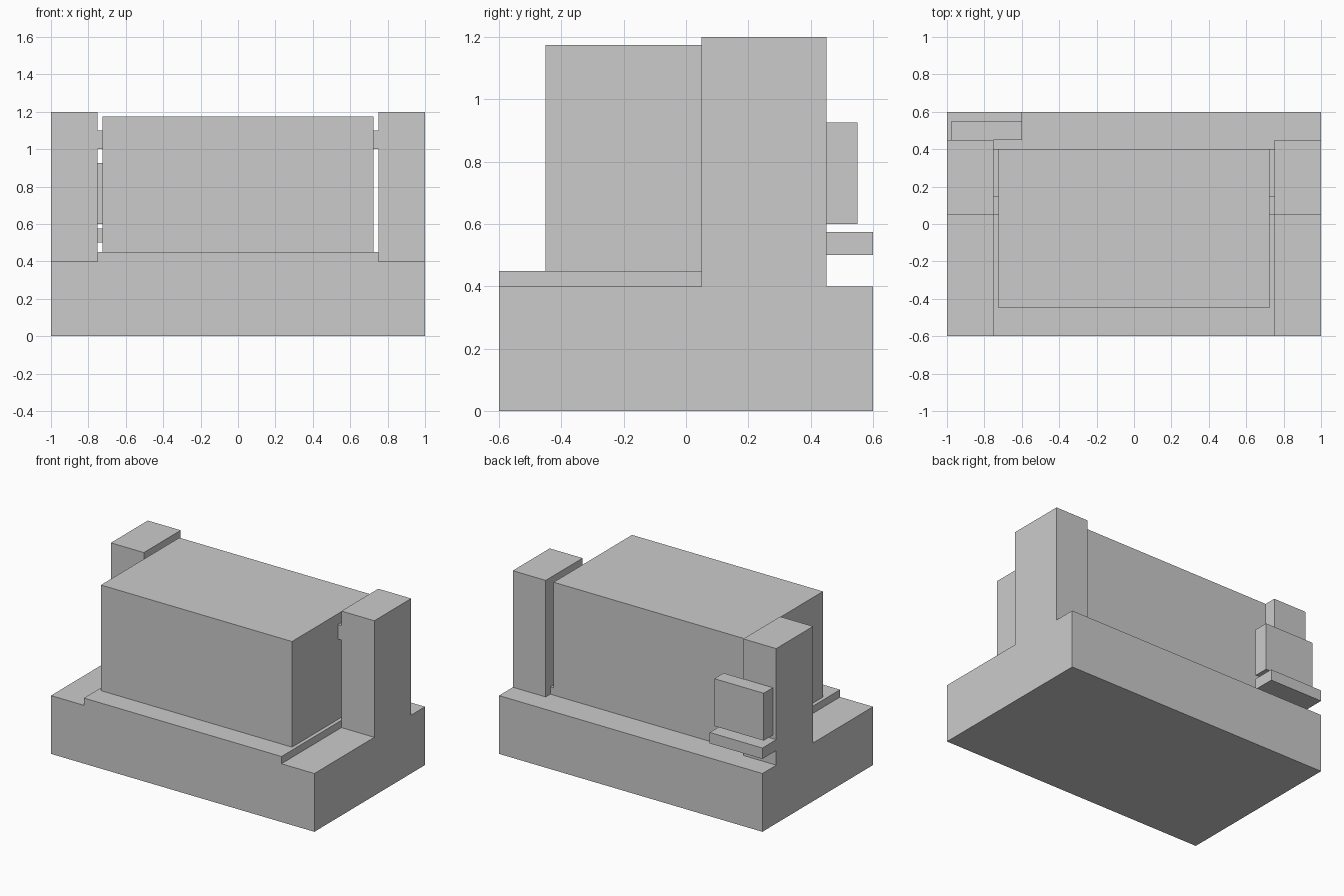
import bpy

if "Cube" in bpy.data.objects:
    bpy.data.objects.remove(bpy.data.objects["Cube"])


def box(name, x, y, z):
    """Axis-aligned block from (min, max) ranges."""
    bpy.ops.mesh.primitive_cube_add(size=1)
    ob = bpy.context.object
    ob.name = name
    ob.location = [(a + b) / 2 for a, b in (x, y, z)]
    ob.scale = [b - a for a, b in (x, y, z)]
    bpy.ops.object.transform_apply(location=True, rotation=False, scale=True)
    return ob


# Base and the raised step under the main block
box("base", (-1, 1), (-0.6, 0.6), (0, 0.4))
box("raised_step", (-0.75, 0.75), (-0.6, 0.4), (0.4, 0.45))

# Main block
box("main_block", (-0.725, 0.725), (-0.45, 0.4), (0.45, 1.175))

# Side posts, each with a pin reaching the main block
for side, s in (("left", -1), ("right", 1)):
    box(side + "_post", sorted((s * 0.75, s * 1.0)), (0.05, 0.45), (0.4, 1.2))
    box(side + "_pin", sorted((s * 0.725, s * 0.75)), (0.05, 0.15), (1.0, 1.1))

# Panel and shelf on the back of the left post
box("rear_panel", (-0.975, -0.6), (0.45, 0.55), (0.6, 0.925))
box("rear_shelf", (-1, -0.6), (0.45, 0.6), (0.5, 0.575))
